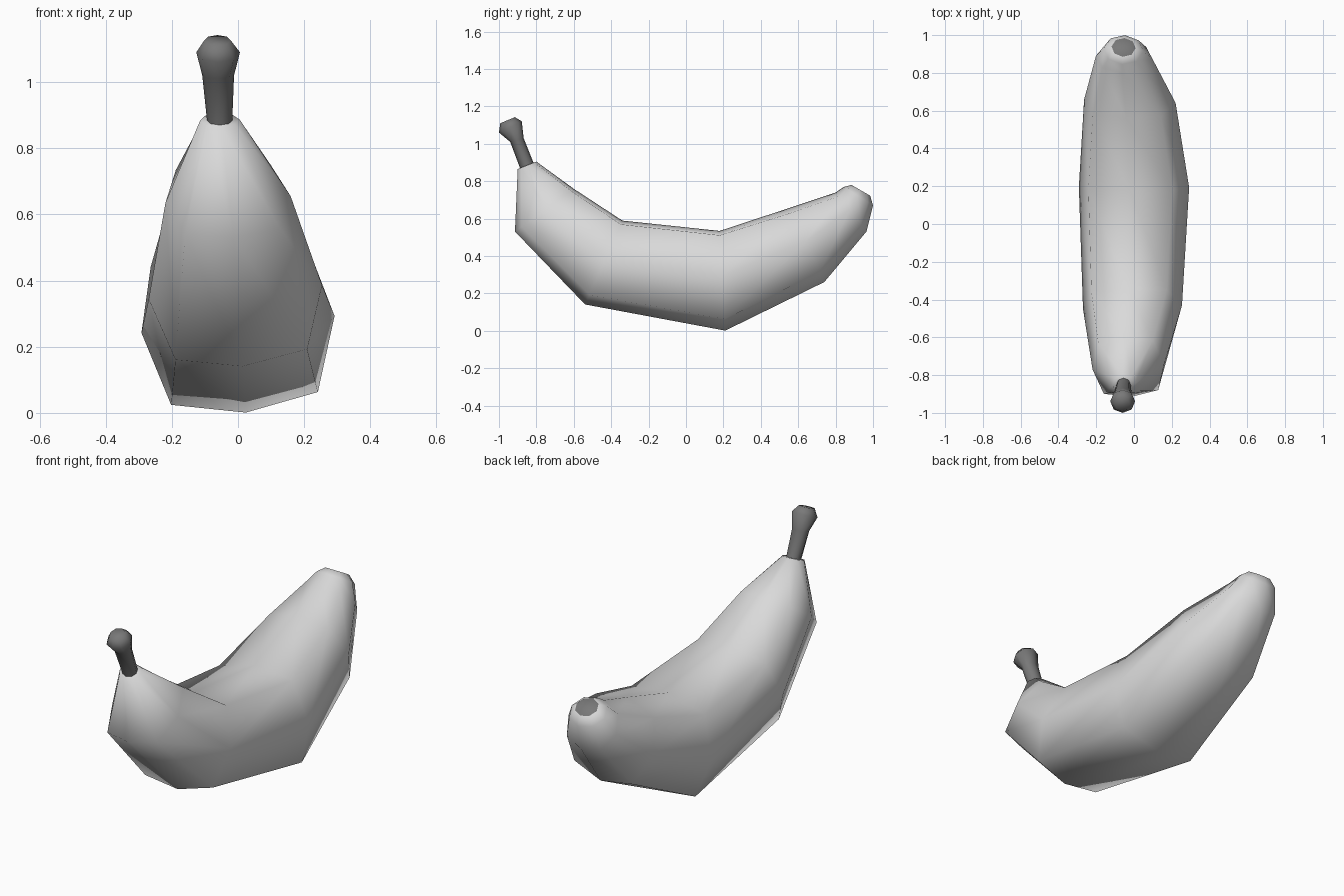
import bpy
import bmesh
from math import cos, sin, radians
from mathutils import Vector

cube = bpy.data.objects.get("Cube")
if cube:
    bpy.data.objects.remove(cube, do_unlink=True)


def material(name, grey):
    mat = bpy.data.materials.new(name)
    mat.use_nodes = True
    colour = (grey, grey, grey, 1)
    mat.diffuse_color = colour
    bsdf = next(n for n in mat.node_tree.nodes if n.type == 'BSDF_PRINCIPLED')
    bsdf.inputs["Base Color"].default_value = colour
    return mat


light = material("light grey peel", 0.7)
dark = material("dark grey stem", 0.19)


def ring(inner, outer, centre_x, half_width, boxy, roll):
    """Eight-sided section between a point on the inner and outer curve."""
    top, bottom = Vector((0, *inner)), Vector((0, *outer))
    centre, up = (top + bottom) / 2, (top - bottom) / 2
    height = up.length
    up.normalize()
    corner_u, corner_v = 0.71 + 0.05 * boxy, 0.71 + 0.13 * boxy
    section = [(1, 0), (corner_u, corner_v), (0, 1), (-corner_u, corner_v),
               (-1, 0), (-corner_u, -corner_v), (0, -1), (corner_u, -corner_v)]
    c, s = cos(roll), sin(roll)
    points = []
    for u, v in section:
        a, b = u * half_width, v * height
        points.append(centre + Vector((centre_x + a * c - b * s, 0, 0))
                      + up * (a * s + b * c))
    return points


def loft(name, rings, mats, end_material=0, roll=0):
    bm = bmesh.new()
    loops = [[bm.verts.new(p) for p in ring(*r, roll)] for r in rings]
    for a, b in zip(loops, loops[1:]):
        for i in range(8):
            j = (i + 1) % 8
            bm.faces.new((a[i], a[j], b[j], b[i]))
    bm.faces.new(loops[0])
    bm.faces.new(loops[-1]).material_index = end_material
    bmesh.ops.recalc_face_normals(bm, faces=bm.faces[:])
    mesh = bpy.data.meshes.new(name)
    bm.to_mesh(mesh)
    bm.free()
    for mat in mats:
        mesh.materials.append(mat)
    obj = bpy.data.objects.new(name, mesh)
    bpy.context.collection.objects.link(obj)
    bpy.ops.object.select_all(action='DESELECT')
    obj.select_set(True)
    bpy.context.view_layer.objects.active = obj
    bpy.ops.object.shade_smooth_by_angle(angle=radians(75))
    return obj


# Curved peel: inner (y, z), outer (y, z), centre x, half width, boxiness
loft("fruit_peel", [
    ((-0.80, 0.905), (-0.90, 0.865), -0.055, 0.06, 0),
    ((-0.60, 0.76), (-0.915, 0.53), -0.03, 0.19, 1),
    ((-0.34, 0.59), (-0.54, 0.14), -0.008, 0.263, 1),
    ((0.18, 0.535), (0.21, 0.0), 0.0, 0.293, 1),
    ((0.56, 0.66), (0.74, 0.26), -0.022, 0.243, 0.7),
    ((0.80, 0.74), (0.965, 0.53), -0.052, 0.15, 0.2),
    ((0.845, 0.77), (1.0, 0.67), -0.055, 0.105, 0),
    ((0.885, 0.78), (0.985, 0.722), -0.055, 0.064, 0),
], [light, dark], end_material=1, roll=radians(5))

# Stem flaring to a blunt knob
loft("stem", [
    ((-0.81, 0.885), (-0.88, 0.85), -0.055, 0.037, 0),
    ((-0.868, 1.03), (-0.94, 1.01), -0.06, 0.048, 0),
    ((-0.878, 1.12), (-1.0, 1.06), -0.06, 0.066, 0),
    ((-0.915, 1.142), (-0.993, 1.11), -0.062, 0.04, 0),
], [dark])
